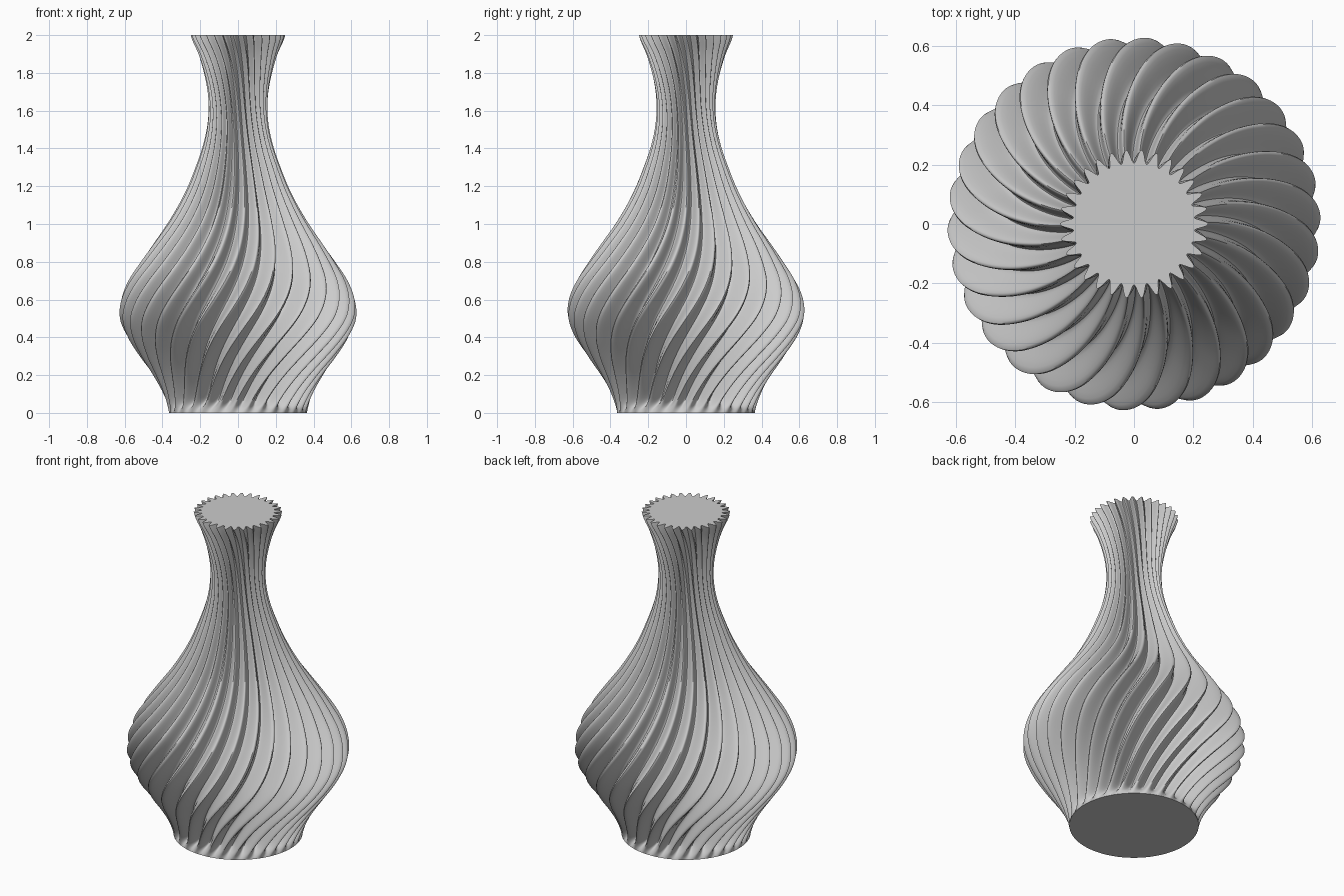
import bpy, bmesh, math
from math import sin, cos, pi

cube = bpy.data.objects.get("Cube")
if cube:
    bpy.data.objects.remove(cube)

# Outer radius of the vase at even steps of height
STEP, HEIGHT = 0.1, 2.0
RADII = [.365, .395, .45, .52, .585, .625, .62, .58, .515, .445, .375,
         .315, .265, .225, .19, .166, .156, .161, .18, .21, .25]
LOBES, PER_LOBE, RINGS = 30, 16, 100
DEPTH = 0.18      # groove depth as a share of the radius
TWIST = 1.07      # largest turn of the flutes, in radians


def radius(z):
    """Smooth curve through the profile radii."""
    i = min(int(z / STEP), len(RADII) - 2)
    t = z / STEP - i
    a, b, c, d = (RADII[max(0, min(len(RADII) - 1, i + k))] for k in (-1, 0, 1, 2))
    return b + 0.5 * t * (c - a + t * (2*a - 5*b + 4*c - d + t * (3*(b - c) + d - a)))


def ring(bm, z):
    """One fluted cross-section, round at the foot."""
    ramp = min(1, z / 0.08)
    depth = DEPTH * ramp * ramp * (3 - 2 * ramp)
    turn = TWIST * sin(pi * z / 2.5)
    count = LOBES * PER_LOBE
    verts = []
    for k in range(count):
        a = 2 * pi * k / count
        r = radius(z) * (1 - depth * (0.5 - 0.5 * cos(LOBES * a)))
        verts.append(bm.verts.new((r * cos(a + turn), r * sin(a + turn), z)))
    return verts


# Fluted body with flat caps
bm = bmesh.new()
rings = [ring(bm, HEIGHT * i / RINGS) for i in range(RINGS + 1)]
for low, high in zip(rings, rings[1:]):
    for k in range(len(low)):
        n = (k + 1) % len(low)
        bm.faces.new((low[k], low[n], high[n], high[k]))
bm.faces.new(rings[0][::-1])
bm.faces.new(rings[-1])

mesh = bpy.data.meshes.new("fluted_vase")
bm.to_mesh(mesh)
bm.free()
vase = bpy.data.objects.new("fluted_vase", mesh)
bpy.context.collection.objects.link(vase)

# Plain grey
grey = bpy.data.materials.new("light_grey")
grey.use_nodes = True
color = (0.6, 0.6, 0.6, 1)
grey.diffuse_color = color
grey.node_tree.nodes["Principled BSDF"].inputs["Base Color"].default_value = color
mesh.materials.append(grey)

# Smooth flutes, sharp rims
bpy.ops.object.select_all(action="DESELECT")
vase.select_set(True)
bpy.context.view_layer.objects.active = vase
bpy.ops.object.shade_smooth_by_angle(angle=math.radians(50))
